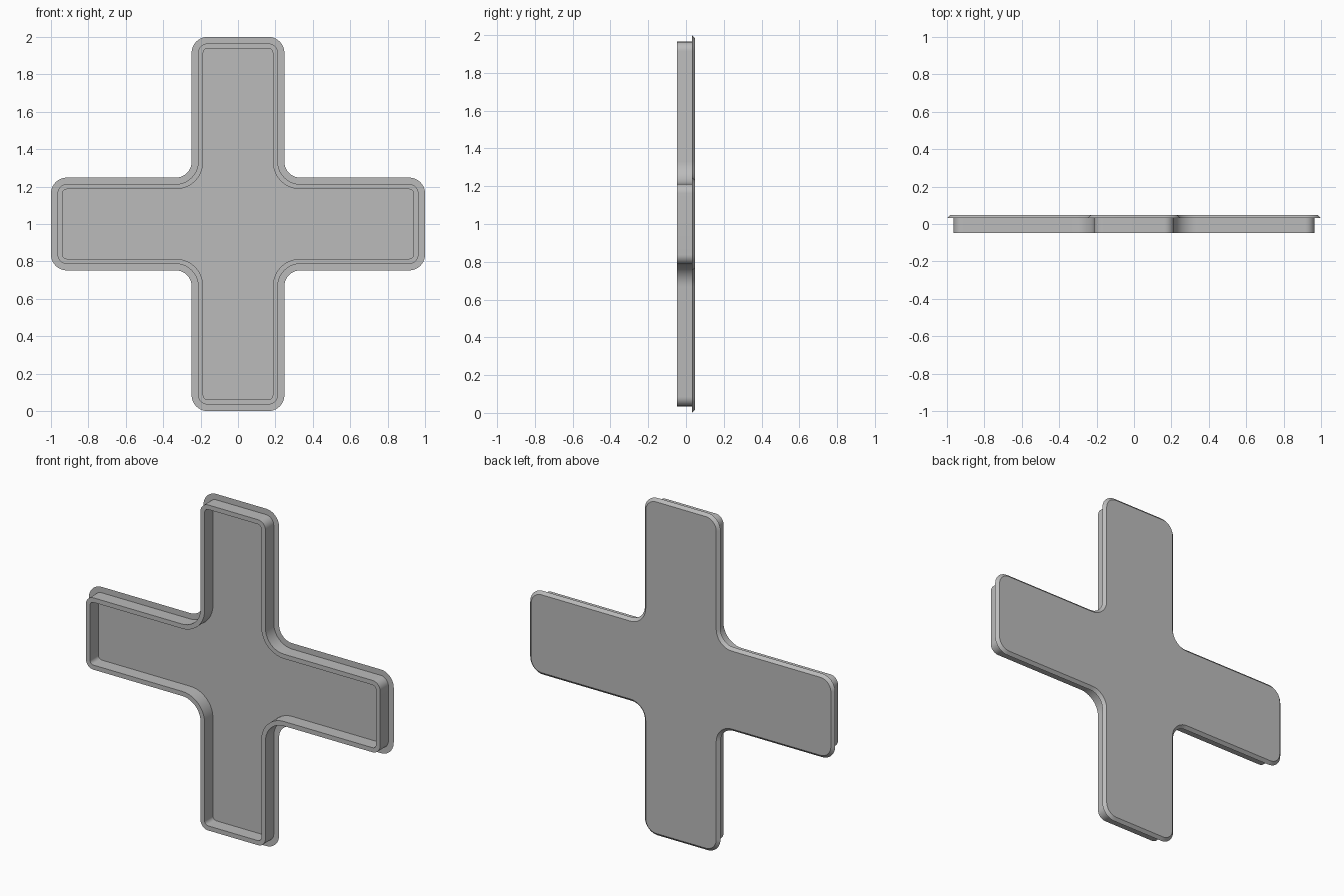
import bpy, bmesh, math

if "Cube" in bpy.data.objects:
    bpy.data.objects.remove(bpy.data.objects["Cube"], do_unlink=True)

ARM, HALF, RADIUS, STEPS = 1.0, 0.248, 0.085, 10
BACK, FLANGE, FRONT = 0.047, 0.031, -0.047

grey = bpy.data.materials.new("plain_grey")
grey.use_nodes = True
grey.diffuse_color = (0.5, 0.5, 0.5, 1)
grey.node_tree.nodes["Principled BSDF"].inputs["Base Color"].default_value = (0.5, 0.5, 0.5, 1)


def arc(cx, cz, r, start, sweep):
    angles = [math.radians(start + sweep * i / STEPS) for i in range(STEPS + 1)]
    return [(cx + r * math.cos(a), cz + r * math.sin(a)) for a in angles]


def cross_outline(inset):
    """Rounded cross, shrunk by inset, counter-clockwise."""
    tip, side, inner = ARM - RADIUS, HALF - RADIUS, HALF + RADIUS
    r_out, r_in = RADIUS - inset, RADIUS + inset
    quarter = (arc(tip, -side, r_out, -90, 90) + arc(tip, side, r_out, 0, 90)
               + arc(inner, inner, r_in, 270, -90))
    points = []
    for turn in range(4):
        for x, z in quarter:
            for _ in range(turn):
                x, z = -z, x
            points.append((x, z))
    return points


def loft(name, profile, cap):
    """Skin nested cross outlines given as (inset, depth) pairs."""
    bm = bmesh.new()
    rings = [[bm.verts.new((x, y, z + ARM)) for x, z in cross_outline(inset)]
             for inset, y in profile]
    for a, b in zip(rings, rings[1:]):
        for i in range(len(a)):
            j = (i + 1) % len(a)
            bm.faces.new((a[i], a[j], b[j], b[i]))
    if cap:
        bm.faces.new(rings[0])
        bm.faces.new(rings[-1])
    bmesh.ops.recalc_face_normals(bm, faces=bm.faces)
    mesh = bpy.data.meshes.new(name)
    bm.to_mesh(mesh)
    bm.free()
    mesh.materials.append(grey)
    obj = bpy.data.objects.new(name, mesh)
    bpy.context.collection.objects.link(obj)
    bpy.ops.object.select_all(action='DESELECT')
    obj.select_set(True)
    bpy.context.view_layer.objects.active = obj
    bpy.ops.object.shade_smooth_by_angle(angle=math.radians(30))


# Flat back plate with a bevelled flange edge
loft("back_plate", [(0.017, BACK), (0, FLANGE)], True)
# Raised wall around the tray, closed under the plate surface
wall_foot = FLANGE + 0.004
loft("raised_wall", [(0.035, wall_foot), (0.035, FRONT), (0.062, FRONT),
                     (0.062, wall_foot), (0.035, wall_foot)], False)
